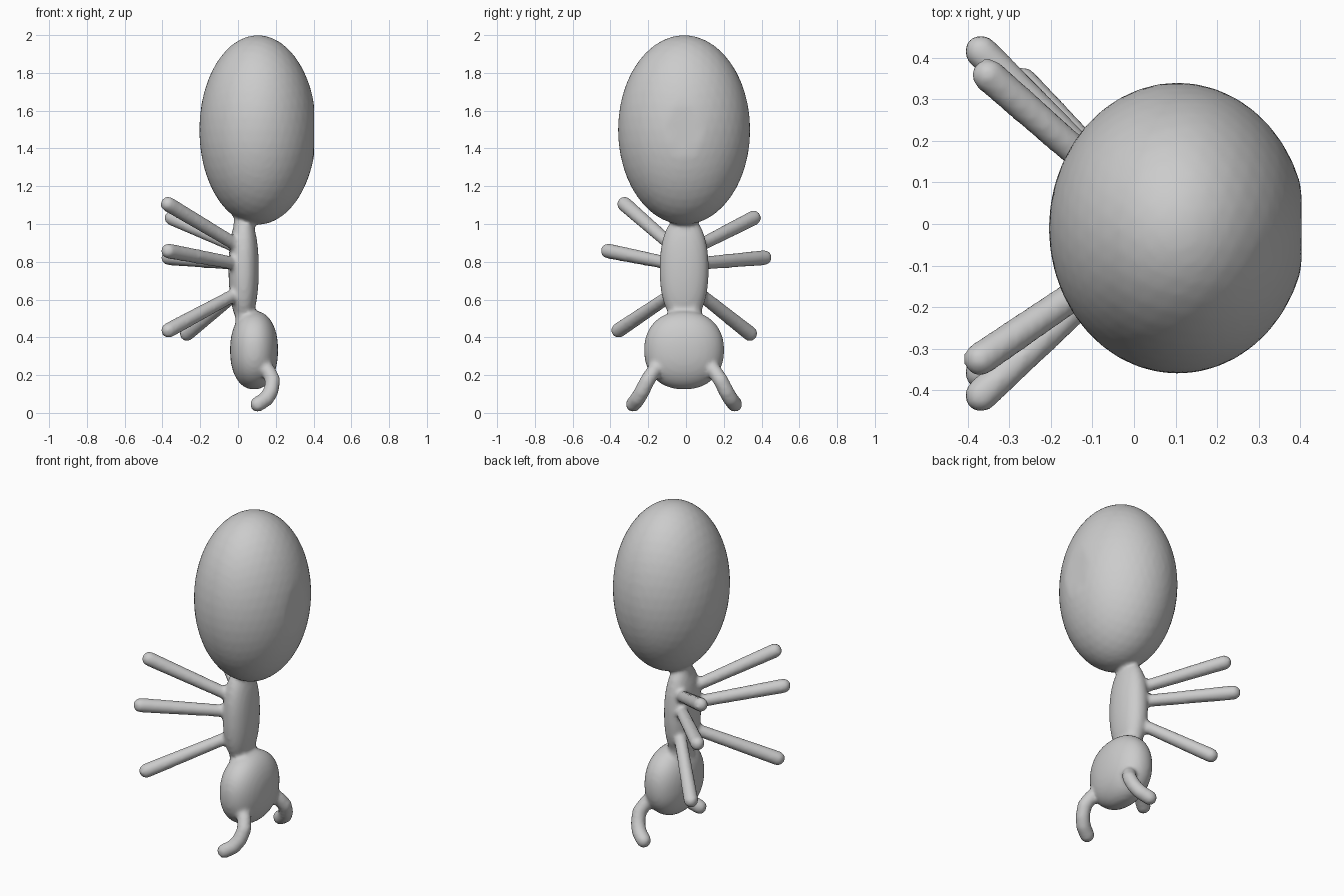
import bpy, bmesh, math
from mathutils import Vector, Matrix

if "Cube" in bpy.data.objects:
    bpy.data.objects.remove(bpy.data.objects["Cube"])

bm = bmesh.new()


def blob(center, radii, power=2.0):
    """Ellipsoid; a power above 2 makes it slightly boxier."""
    made = bmesh.ops.create_icosphere(bm, subdivisions=4, radius=1.0)
    for v in made["verts"]:
        n = sum(abs(c) ** power for c in v.co) ** (1 / power)
        v.co = Vector(center) + Vector(r * c / n for r, c in zip(radii, v.co))
    return made["verts"]


def limb(points, r0, r1):
    """Rounded tube: closely spaced balls that the remesh fuses together."""
    pts = [Vector(p) for p in points]
    total = sum((b - a).length for a, b in zip(pts, pts[1:]))
    done = 0.0
    for a, b in zip(pts, pts[1:]):
        length = (b - a).length
        steps = max(2, math.ceil(length / 0.012))
        for i in range(steps + 1):
            t = i / steps
            r = r0 + (r1 - r0) * (done + t * length) / total
            bmesh.ops.create_icosphere(bm, subdivisions=2, radius=r,
                                       matrix=Matrix.Translation(a.lerp(b, t)))
        done += length


# Abdomen, flattened slightly on the +x side
for v in blob((0.105, -0.01, 1.498), (0.31, 0.35, 0.502)):
    v.co.x = min(v.co.x, 0.403)

# Thorax with waist and neck
blob((0.03, -0.01, 0.76), (0.08, 0.13, 0.29), 2.2)
limb([(0.03, -0.005, 0.62), (0.025, -0.005, 0.85), (0.035, -0.005, 1.06)], 0.065, 0.058)
limb([(0.03, -0.04, 0.62), (0.04, -0.04, 0.48)], 0.056, 0.056)
limb([(0.03, 0.03, 0.62), (0.04, 0.03, 0.48)], 0.056, 0.056)

# Head
blob((0.085, -0.01, 0.332), (0.127, 0.212, 0.208), 2.2)

# Antennae
for s in (-1, 1):
    limb([(0.13, -0.01 + s * 0.13, 0.26), (0.165, -0.01 + s * 0.165, 0.215),
          (0.185, -0.01 + s * 0.195, 0.17), (0.175, -0.01 + s * 0.222, 0.115),
          (0.15, -0.01 + s * 0.245, 0.075), (0.105, -0.01 + s * 0.268, 0.046)], 0.04, 0.043)

# Legs: root on the thorax, tip
legs = [
    ((-0.01, -0.08, 0.89), (-0.370, -0.325, 1.105)),
    ((-0.01, 0.06, 0.88), (-0.350, 0.358, 1.032)),
    ((-0.01, -0.08, 0.79), (-0.368, -0.412, 0.857)),
    ((-0.01, 0.06, 0.79), (-0.368, 0.415, 0.822)),
    ((-0.01, -0.07, 0.63), (-0.368, -0.357, 0.437)),
    ((0.00, 0.06, 0.64), (-0.270, 0.338, 0.420)),
]
for root, tip in legs:
    limb([root, tip], 0.036, 0.042)

# Fuse everything into one soft surface
mesh = bpy.data.meshes.new("ant_body")
bm.to_mesh(mesh)
bm.free()
ant = bpy.data.objects.new("ant_body", mesh)
bpy.context.collection.objects.link(ant)
bpy.context.view_layer.objects.active = ant
ant.select_set(True)

fuse = ant.modifiers.new("fuse", "REMESH")
fuse.mode = "VOXEL"
fuse.voxel_size = 0.012
fuse.use_smooth_shade = True
soften = ant.modifiers.new("soften", "SMOOTH")
soften.factor = 0.5
soften.iterations = 6
for name in ("fuse", "soften"):
    bpy.ops.object.modifier_apply(modifier=name)
bpy.ops.object.shade_smooth()
